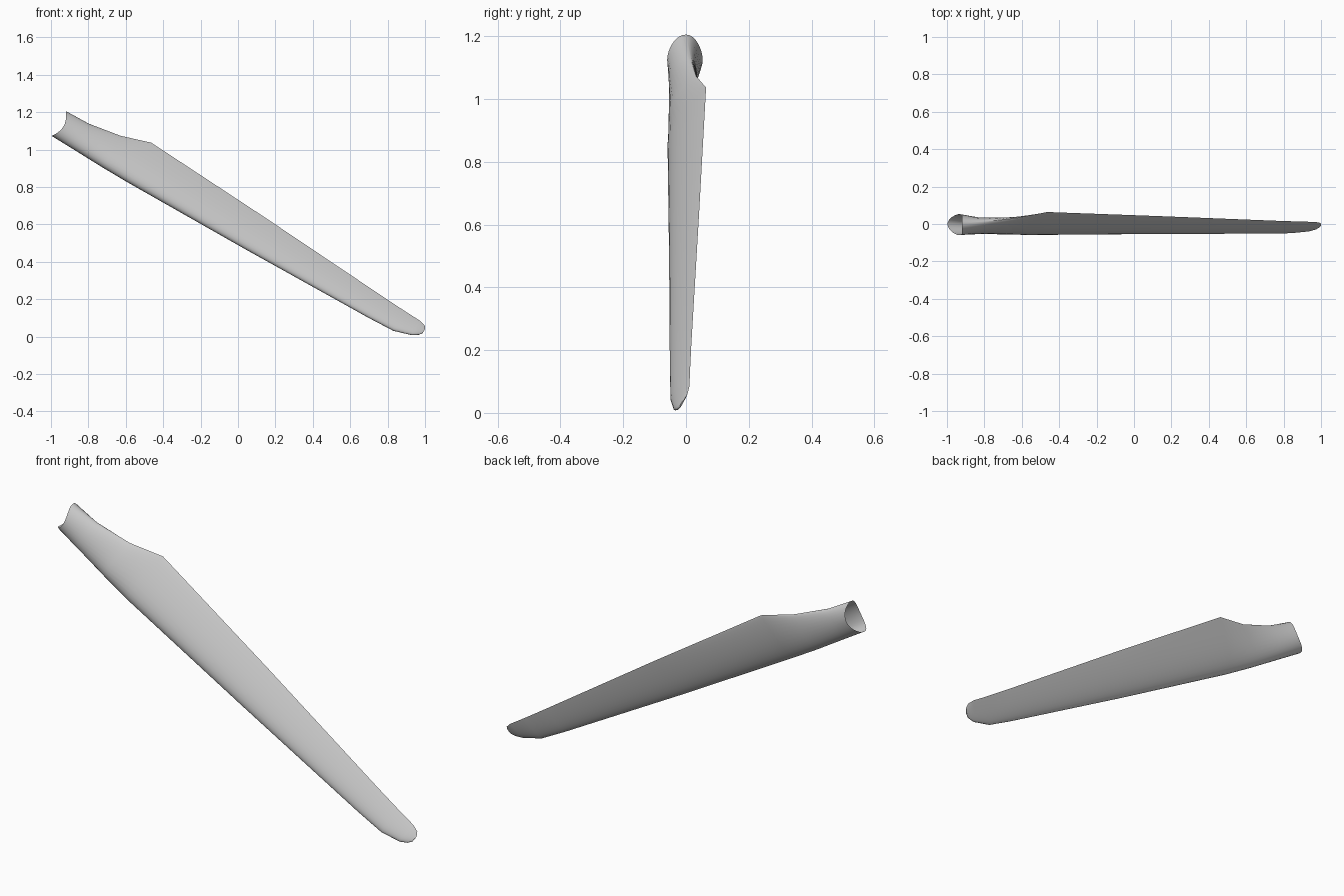
import bpy, bmesh, math
from mathutils import Vector

if "Cube" in bpy.data.objects:
    bpy.data.objects.remove(bpy.data.objects["Cube"], do_unlink=True)

# One matte grey for the whole blade
grey = bpy.data.materials.new("blade grey")
grey.use_nodes = True
colour = (0.6, 0.6, 0.6, 1)
grey.diffuse_color = colour
grey.node_tree.nodes["Principled BSDF"].inputs["Base Color"].default_value = colour

TILT = math.radians(30)
SPAN = Vector((math.cos(TILT), 0, -math.sin(TILT)))
CHORD = Vector((math.sin(TILT), 0, math.cos(TILT)))
SIDE = 16          # points per side of the section
SCALLOP = 0.03     # depth of the curved cut at the root

# Stations: span, leading edge, trailing edge, leading y, trailing y,
# front bulge, back bulge, airfoil blend (0 is round)
STATIONS = [
    (-1.40, .431, .584, 0, 0, .060, .053, 0),
    (-1.26, .427, .587, -.008, .012, .056, .034, .3),
    (-1.08, .421, .616, -.018, .032, .052, .027, .7),
    (-0.92, .419, .666, -.028, .064, .050, .022, 1),
    (-0.20, .424, .624, -.033, .042, .036, .015, 1),
    (0.556, .436, .573, -.037, .017, .025, .009, 1),
    (0.704, .442, .564, -.037, .013, .022, .008, 1),
    (0.80, .471, .560, -.033, .011, .015, .006, .9),
    (0.833, .492, .552, -.027, .005, .009, .004, .7),
    (0.846, .510, .537, -.018, -.006, .004, .002, .5),
]


def half_thickness(u, blend):
    """Unit bulge across the chord, from round to airfoil."""
    circle = 2 * math.sqrt(max(u * (1 - u), 0))
    foil = 10 * (.2969 * math.sqrt(u) - .126 * u - .3516 * u**2
                 + .2843 * u**3 - .1036 * u**4)
    return circle + (foil - circle) * blend


def section(station, scallop):
    """Closed ring: front from leading to trailing edge, then the back."""
    span, c0, c1, y0, y1, front, back, blend = station
    ring = []
    for i in range(2 * SIDE):
        angle = math.pi * i / SIDE
        u = (1 - math.cos(angle)) / 2
        bulge = -front if i < SIDE else back
        y = y0 + (y1 - y0) * u + bulge * half_thickness(u, blend)
        s = span + scallop * 4 * u * (1 - u)
        ring.append(SPAN * s + CHORD * (c0 + (c1 - c0) * u) + Vector((0, y, 0)))
    return ring


# Blade skin lofted through the stations, open at the root, closed at the tip
bm = bmesh.new()
rings = [[bm.verts.new(p) for p in section(st, SCALLOP if i == 0 else 0)]
         for i, st in enumerate(STATIONS)]
for a, b in zip(rings, rings[1:]):
    for i in range(2 * SIDE):
        j = (i + 1) % (2 * SIDE)
        bm.faces.new((a[i], a[j], b[j], b[i]))
bm.faces.new(rings[-1])
bmesh.ops.recalc_face_normals(bm, faces=bm.faces)

mesh = bpy.data.meshes.new("rotor_blade")
bm.to_mesh(mesh)
bm.free()
mesh.materials.append(grey)
blade = bpy.data.objects.new("rotor_blade", mesh)
bpy.context.collection.objects.link(blade)

bpy.context.view_layer.objects.active = blade
blade.select_set(True)
bpy.ops.object.shade_smooth_by_angle(angle=math.radians(40))
